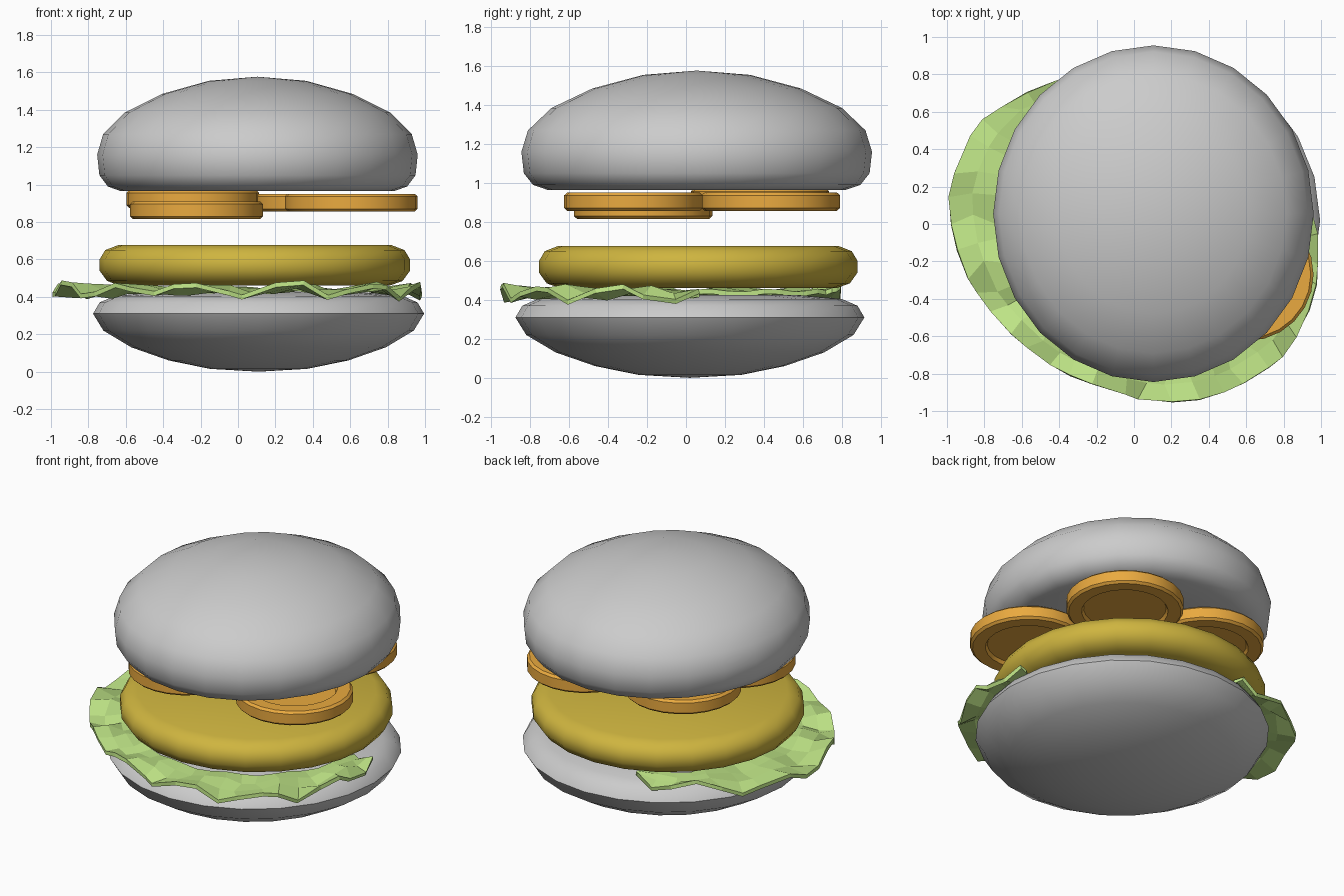
import bpy, bmesh, math, random
from mathutils import Vector

if "Cube" in bpy.data.objects:
    bpy.data.objects.remove(bpy.data.objects["Cube"])

random.seed(4)


def material(name, rgb):
    m = bpy.data.materials.new(name)
    m.diffuse_color = (*rgb, 1)
    m.use_nodes = True
    m.node_tree.nodes["Principled BSDF"].inputs["Base Color"].default_value = m.diffuse_color
    return m


def make_object(name, bm, mat=None, smooth=None):
    bmesh.ops.recalc_face_normals(bm, faces=bm.faces)
    mesh = bpy.data.meshes.new(name)
    bm.to_mesh(mesh)
    bm.free()
    ob = bpy.data.objects.new(name, mesh)
    bpy.context.collection.objects.link(ob)
    if mat:
        mesh.materials.append(mat)
    if smooth:
        bpy.ops.object.select_all(action='DESELECT')
        ob.select_set(True)
        bpy.context.view_layer.objects.active = ob
        bpy.ops.object.shade_smooth_by_angle(angle=math.radians(smooth))
    return ob


def lathe(name, profile, centre, scale_y=1, sides=24, mat=None, smooth=60):
    """Spin a (radius, z) profile; the first and last points lie on the axis."""
    bm = bmesh.new()
    cx, cy = centre
    rings = []
    for r, z in profile:
        if r == 0:
            rings.append([bm.verts.new((cx, cy, z))] * sides)
        else:
            rings.append([bm.verts.new((cx + r * math.cos(math.tau * i / sides),
                                        cy + r * scale_y * math.sin(math.tau * i / sides), z))
                          for i in range(sides)])
    for a, b in zip(rings, rings[1:]):
        for i in range(sides):
            j = (i + 1) % sides
            bm.faces.new(dict.fromkeys((a[i], a[j], b[j], b[i])))
    return make_object(name, bm, mat, smooth)


green = material("lettuce_green", (0.52, 0.78, 0.24))
brown = material("patty_brown", (0.62, 0.46, 0.05))
orange = material("slice_orange", (0.82, 0.40, 0.05))

# Buns
lathe("bottom_bun", [(0, 0), (0.26, 0.015), (0.48, 0.06), (0.68, 0.13), (0.83, 0.22),
                     (0.885, 0.31), (0.85, 0.37), (0.77, 0.405), (0.55, 0.425), (0, 0.42)],
      (0.11, 0.02), 1.012)
lathe("top_bun", [(0, 0.975), (0.45, 0.972), (0.73, 0.965), (0.80, 0.99), (0.845, 1.05),
                  (0.857, 1.16), (0.825, 1.27), (0.71, 1.385), (0.51, 1.485), (0.26, 1.555),
                  (0, 1.577)], (0.104, 0.055), 1.05)

# Patty
lathe("patty", [(0, 0.46), (0.72, 0.46), (0.79, 0.485), (0.83, 0.54), (0.83, 0.60),
                (0.80, 0.65), (0.73, 0.677), (0, 0.677)], (0.09, 0.063), 0.985, mat=brown, smooth=50)

# Rimmed slices, recessed on both faces
half = [(0, 0.025), (0.25, 0.025), (0.262, 0.047), (0.34, 0.047), (0.355, 0.033)]
for i, (x, y, z) in enumerate([(-0.242, 0.38, 0.923), (-0.222, -0.22, 0.863),
                               (0.605, -0.27, 0.904), (0.437, 0.435, 0.904)]):
    profile = [(r, z - h) for r, h in half] + [(r, z + h) for r, h in reversed(half)]
    lathe(f"slice_{i + 1}", profile, (x, y), mat=orange, smooth=35)

# Lettuce: crumpled strip round the front and left, (angle, outer radius) outline
outline = [(112, 0.80), (130, 0.90), (150, 1.04), (172, 1.10), (200, 1.04), (225, 0.98),
           (255, 0.96), (280, 1.02), (315, 1.03), (335, 0.96), (360, 0.85)]


def outer_radius(a):
    for (a0, r0), (a1, r1) in zip(outline, outline[1:]):
        if a <= a1:
            return r0 + (r1 - r0) * (a - a0) / (a1 - a0)
    return outline[-1][1]


bm = bmesh.new()
steps, rows = 32, 3
grid = []
for i in range(steps + 1):
    a = 112 + 248 * i / steps
    outer = outer_radius(a)
    inner = min(0.72, outer - 0.08)
    column = []
    for j in range(rows + 1):
        t = j / rows
        r = inner + (outer - inner) * t
        ang = math.radians(a + (random.uniform(-2, 2) if j else 0))
        wave = (0.008 + 0.027 * t) * math.sin(i * 1.7 + j * 0.9) + random.uniform(-0.016, 0.016) * t
        column.append(bm.verts.new((0.1 + r * math.cos(ang), 0.05 + r * math.sin(ang),
                                    0.437 + wave)))
    grid.append(column)
for a, b in zip(grid, grid[1:]):
    for j in range(rows):
        bm.faces.new((a[j], b[j], b[j + 1], a[j + 1]))
lettuce = make_object("lettuce", bm, green)
solid = lettuce.modifiers.new("thickness", 'SOLIDIFY')
solid.thickness = 0.025
solid.offset = 0
